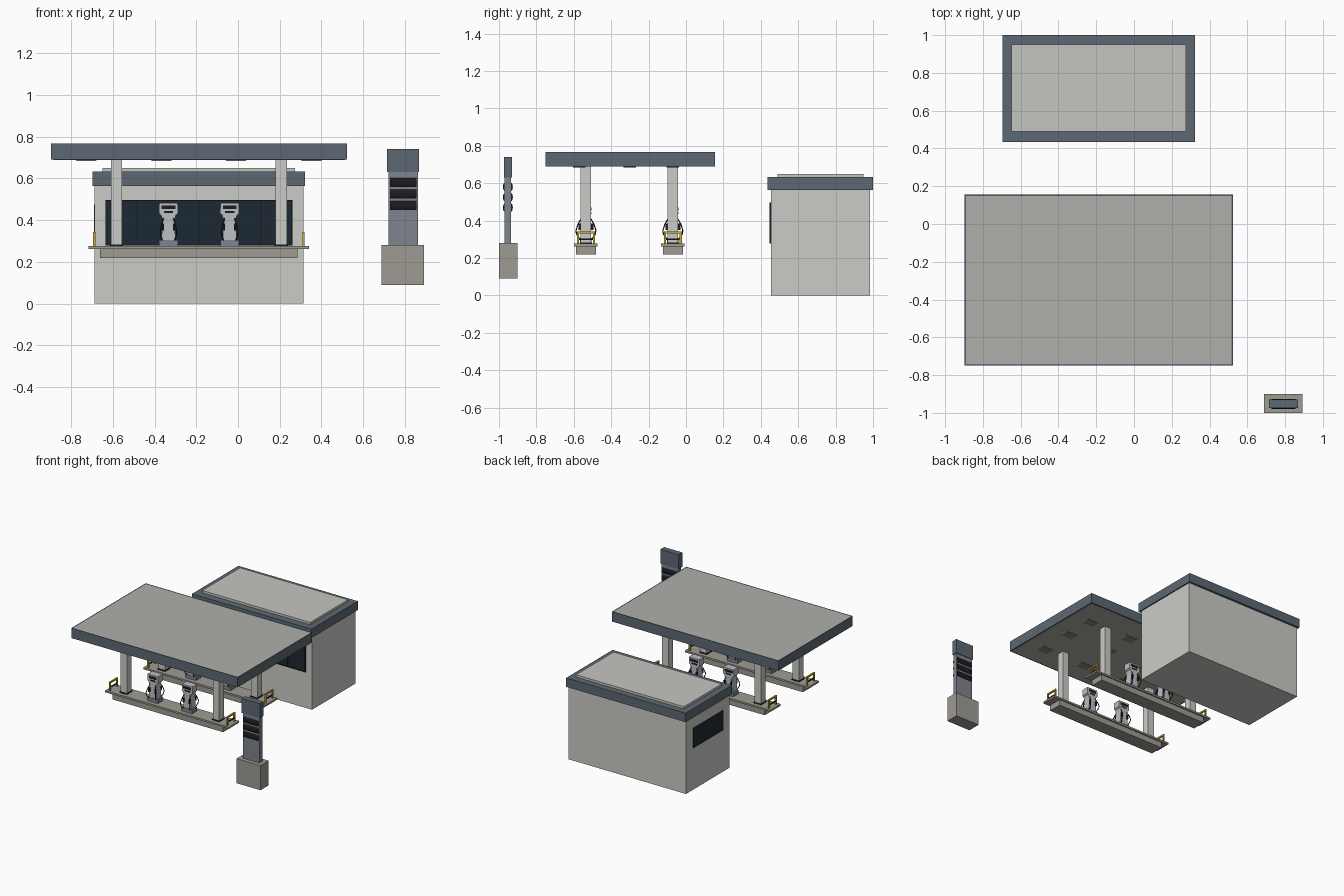
import bpy, bmesh, math

if "Cube" in bpy.data.objects:
    bpy.data.objects.remove(bpy.data.objects["Cube"])


def mat(name, r, g, b):
    m = bpy.data.materials.new(name)
    m.diffuse_color = (r, g, b, 1)
    m.use_nodes = True
    m.node_tree.nodes["Principled BSDF"].inputs["Base Color"].default_value = m.diffuse_color
    return m


WALL = mat("wall", .60, .60, .57)
ROOF = mat("roof", .56, .56, .53)
CANOPY = mat("canopy_top", .43, .43, .40)
TRIM = mat("slate", .11, .14, .17)
CONCRETE = mat("concrete", .34, .33, .29)
GLASS = mat("glass", .012, .022, .032)
BLACK = mat("black", .012, .012, .014)
YELLOW = mat("yellow", .60, .42, .02)
STEEL = mat("steel", .50, .52, .55)
SIGN = mat("sign_grey", .21, .23, .27)
LIGHT = mat("light", .25, .25, .23)


def finish(name, bm, m):
    bmesh.ops.recalc_face_normals(bm, faces=bm.faces)
    me = bpy.data.meshes.new(name)
    bm.to_mesh(me)
    bm.free()
    me.materials.append(m)
    ob = bpy.data.objects.new(name, me)
    bpy.context.collection.objects.link(ob)
    return ob


def box(name, x, y, z, m):
    bm = bmesh.new()
    bmesh.ops.create_cube(bm, size=1)
    for v in bm.verts:
        for i, (a, b) in enumerate((x, y, z)):
            v.co[i] = a if v.co[i] < 0 else b
    return finish(name, bm, m)


def cbox(name, c, s, m):
    return box(name, *[(a - d / 2, a + d / 2) for a, d in zip(c, s)], m)


def prism(name, pts, axis, a, b, m):
    """Extrude a closed outline along x or y."""
    bm = bmesh.new()
    put = (lambda p, t: (t, p[0], p[1])) if axis == 'x' else (lambda p, t: (p[0], t, p[1]))
    f = bm.faces.new([bm.verts.new(put(p, a)) for p in pts])
    r = bmesh.ops.extrude_face_region(bm, geom=[f])
    for v in r['geom']:
        if isinstance(v, bmesh.types.BMVert):
            v.co[0 if axis == 'x' else 1] = b
    return finish(name, bm, m)


def inset_top(ob, width, depth, m):
    """Inset the upper face, sink it and recolour it."""
    ob.data.materials.append(m)
    bm = bmesh.new()
    bm.from_mesh(ob.data)
    bm.normal_update()
    top = max(bm.faces, key=lambda f: f.normal.z)
    bmesh.ops.inset_region(bm, faces=[top], thickness=width, depth=0)
    for v in top.verts:
        v.co.z -= depth
    top.material_index = 1
    bm.to_mesh(ob.data)
    bm.free()


# Shop building
box("shop_walls", (-.688, .313), (.455, .983), (0, .58), WALL)
box("shop_fascia", (-.697, .322), (.435, 1.0), (.563, .632), TRIM)
box("shop_roof_panel", (-.648, .274), (.49, .95), (.63, .65), ROOF)
box("shop_front_window", (-.635, .26), (.449, .46), (.278, .497), GLASS)
for i in range(7):
    cbox("window_mullion", (-.632 + i * .8892 / 6, .449, .3875), (.006, .006, .219), BLACK)
for z in (.281, .494):
    cbox("window_rail", (-.1875, .449, z), (.895, .006, .006), BLACK)
box("shop_side_window", (-.691, -.68), (.53, .895), (.32, .475), GLASS)

# Canopy with recessed lights
canopy = box("canopy", (-.897, .523), (-.75, .155), (.69, .767), TRIM)
inset_top(canopy, .011, .002, CANOPY)
box("canopy_ceiling", (-.886, .512), (-.739, .144), (.689, .70), CANOPY)
for x in (-.727, -.367, -.01, .352):
    for y in (-.57, -.30, -.07):
        prism("canopy_light", [(x - .055, .69), (x - .045, .684), (x + .045, .684), (x + .055, .69)],
              'y', y - .033, y + .033, LIGHT)


# Fuel pump, repeated on both faces
def pump(cx, cy):
    half = [(.043, .275), (.043, .300), (.034, .308), (.028, .40), (.036, .425), (.046, .432), (.044, .482)]
    outline = [(cx + x, z) for x, z in half] + [(cx - x, z) for x, z in reversed(half)]
    prism("pump_body", outline, 'y', cy - .028, cy + .028, STEEL)
    cbox("pump_base", (cx, cy, .29), (.09, .062, .03), SIGN)
    cu = bpy.data.curves.new("pump_hoses", 'CURVE')
    cu.dimensions = '3D'
    cu.bevel_depth = .003
    cu.bevel_resolution = 1
    cu.resolution_u = 4
    for s in (-1, 1):
        cbox("pump_display", (cx, cy + s * .028, .462), (.066, .004, .018), BLACK)
        cbox("pump_keypad", (cx, cy + s * .028, .439), (.045, .004, .010), BLACK)
        for t in (-1, 1):
            cbox("pump_nozzle", (cx + t * .026, cy + s * .033, .367), (.009, .014, .034), BLACK)
            path = [(.024, .026, .41), (.032, .042, .382), (.040, .053, .348),
                    (.038, .051, .328), (.031, .036, .306), (.030, .028, .304)]
            sp = cu.splines.new('POLY')
            sp.points.add(len(path) - 1)
            for p, (x, y, z) in zip(sp.points, path):
                p.co = (cx + t * x, cy + s * y, z, 1)
    ob = bpy.data.objects.new("pump_hoses", cu)
    bpy.context.collection.objects.link(ob)
    cu.materials.append(BLACK)
    bpy.ops.object.select_all(action='DESELECT')
    ob.select_set(True)
    bpy.context.view_layer.objects.active = ob
    bpy.ops.object.convert(target='MESH')


# Two islands with columns, barriers and pumps
for y in (-.535, -.070):
    box("island_base", (-.66, .285), (y - .053, y + .053), (.218, .265), CONCRETE)
    box("island_slab", (-.715, .34), (y - .063, y + .063), (.262, .276), CONCRETE)
    for x in (-.582, .207):
        cbox("canopy_column", (x, y, .485), (.054, .056, .42), WALL)
        cbox("column_foot", (x, y, .279), (.063, .065, .008), BLACK)
    for x in (-.688, .314):
        for s in (-1, 1):
            cbox("barrier_post", (x, y + s * .042, .308), (.011, .011, .066), YELLOW)
        cbox("barrier_top", (x, y, .337), (.011, .095, .011), YELLOW)
        cbox("barrier_middle", (x, y, .300), (.007, .08, .008), BLACK)
    for x in (-.333, -.040):
        pump(x, y)

# Price sign with bulging display panels on both faces
box("sign_base", (.688, .892), (-1.0, -.90), (.09, .28), CONCRETE)
box("sign_post", (.72, .862), (-.97, -.935), (.278, .635), SIGN)
box("sign_head", (.714, .868), (-.974, -.93), (.63, .741), TRIM)
for z in (.580, .525, .469):
    for s, y in ((-1, -.969), (1, -.936)):
        arc = [(y + s * .010 * math.cos(a), z + .022 * math.sin(a))
               for a in [math.pi * (i / 8 - .5) for i in range(9)]]
        prism("sign_panel", arc, 'x', .727, .856, BLACK)
